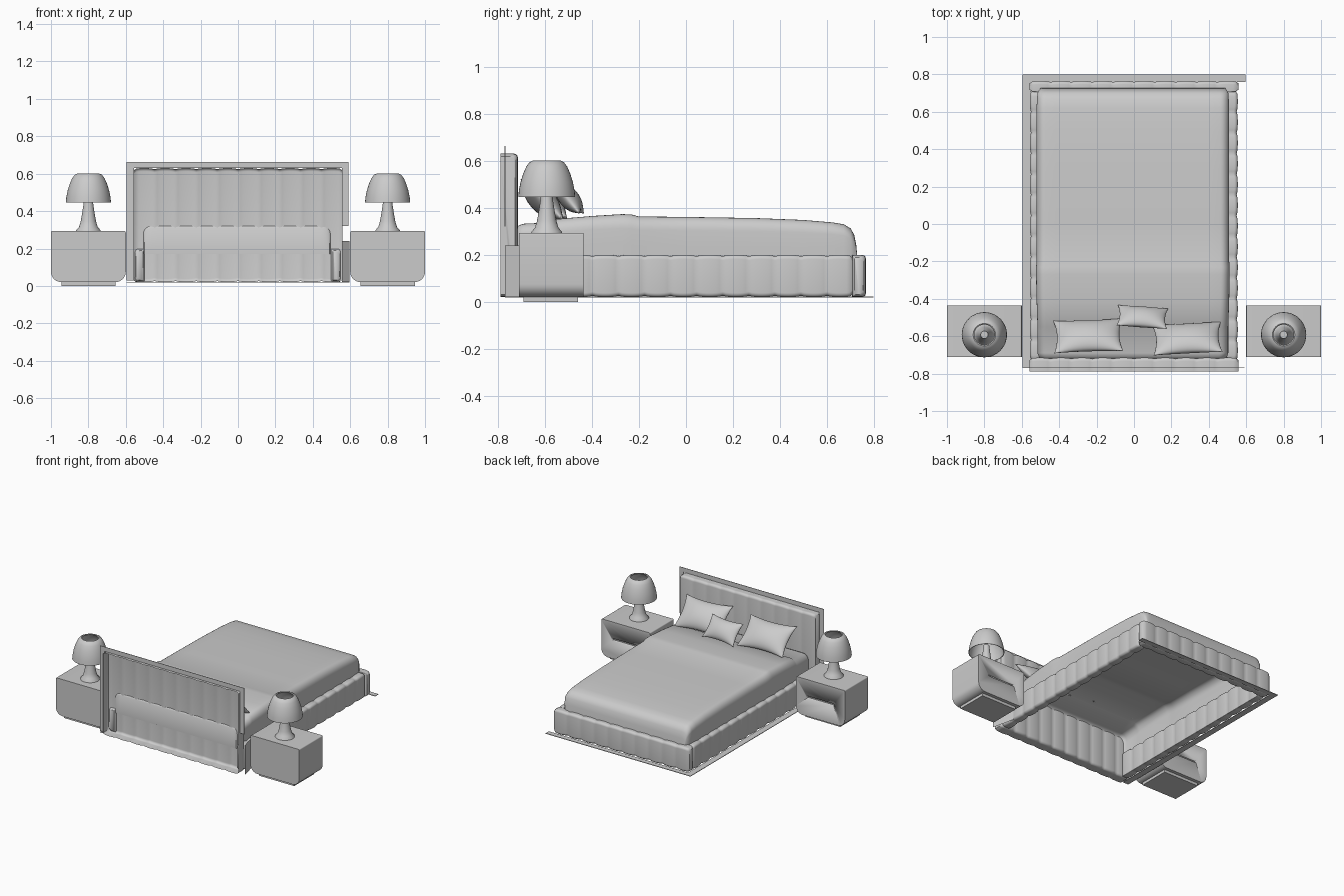
import bpy, bmesh, math
from mathutils import Vector, Matrix

if "Cube" in bpy.data.objects:
    bpy.data.objects.remove(bpy.data.objects["Cube"])


def make(name, bm, matrix=None, angle=35):
    bmesh.ops.remove_doubles(bm, verts=bm.verts, dist=0.0003)
    bmesh.ops.recalc_face_normals(bm, faces=bm.faces)
    if matrix:
        bm.transform(matrix)
    me = bpy.data.meshes.new(name)
    bm.to_mesh(me)
    bm.free()
    ob = bpy.data.objects.new(name, me)
    bpy.context.collection.objects.link(ob)
    bpy.ops.object.select_all(action='DESELECT')
    ob.select_set(True)
    bpy.context.view_layer.objects.active = ob
    bpy.ops.object.shade_smooth_by_angle(angle=math.radians(angle))
    return ob


def box(name, lo, hi):
    bm = bmesh.new()
    bmesh.ops.create_cube(bm, size=1)
    lo, hi = Vector(lo), Vector(hi)
    m = Matrix.Translation((lo + hi) / 2) @ Matrix.Diagonal((*(hi - lo), 1))
    return make(name, bm, m)


def loft(rings, closed=True, caps=True):
    bm = bmesh.new()
    rows = [[bm.verts.new(p) for p in r] for r in rings]
    n = len(rows[0])
    for a, b in zip(rows, rows[1:]):
        for j in range(n if closed else n - 1):
            k = (j + 1) % n
            bm.faces.new((a[j], a[k], b[k], b[j]))
    if caps:
        bm.faces.new(rows[0])
        bm.faces.new(rows[-1])
    return bm


def round_rect(w, h, radii, seg=6):
    # corners: lower left, lower right, upper right, upper left
    pts = []
    for i, ((sx, sy), r) in enumerate(zip([(-1, -1), (1, -1), (1, 1), (-1, 1)], radii)):
        cx, cy = sx * (w / 2 - r), sy * (h / 2 - r)
        for s in range(seg + 1):
            a = math.pi + (i + s / seg) * math.pi / 2
            pts.append((cx + r * math.cos(a), cy + r * math.sin(a)))
    return pts


def channel_pad(name, length, thick, height, matrix, open_back=False):
    # Upholstered pad along x with vertical channels, outer face towards +y
    n = round(length / 0.11)
    steps = n * 8
    rings = []
    for i in range(steps + 1):
        t = i / steps
        puff = abs(math.sin(math.pi * n * t)) ** 0.6
        inset = 0.006 * (1 - puff)
        if i in (0, steps):
            inset = 0.012
        prof = round_rect(thick - 2 * inset, height - 2 * inset, (.004, .018, .018, .004))
        if open_back:
            prof = [(max(y, -thick / 2 + .001) if y > -thick / 2 + .02 else -thick / 2, z)
                    for y, z in prof[6:22]]
        rings.append([((t - 0.5) * length, y, z) for y, z in prof])
    return make(name, loft(rings, closed=not open_back), matrix, 50)


T, RZ = Matrix.Translation, lambda d: Matrix.Rotation(math.radians(d), 4, 'Z')

# Headboard (hollow at the back) and upholstered rails
channel_pad("headboard", 1.115, 0.075, 0.61, T((0, -0.752, 0.325)), True)
channel_pad("foot_rail", 1.115, 0.06, 0.18, T((0, 0.735, 0.11)))
channel_pad("left_rail", 1.44, 0.06, 0.18, T((-0.527, -0.01, 0.11)) @ RZ(90))
channel_pad("right_rail", 1.44, 0.06, 0.18, T((0.525, -0.01, 0.11)) @ RZ(-90))

# Thin backing frame and floor trim
for nm, lo, hi in [
    ("frame_top", (-.595, -.771, .63), (.59, -.768, .663)),
    ("frame_left", (-.595, -.771, .03), (-.557, -.768, .63)),
    ("frame_right", (.557, -.771, .32), (.59, -.768, .63)),
    ("trim_left", (-.595, -.77, .018), (-.55, .765, .022)),
    ("trim_foot", (-.595, .76, .018), (.595, .798, .022)),
]:
    box(nm, lo, hi)
make("right_side_sheet", loft([[(.556, -.6, z), (.595, -.77, z)] for z in (.02, .24)], False, False))

# Mattress with bedspread, open underneath
side = [(-.5, 0), (-.5, .35), (-.5, .7)]
for s in range(1, 7):
    a = s / 6 * math.pi / 2
    side.append((-.5 + .045 * (1 - math.cos(a)), .7 + .3 * math.sin(a)))
section = side + [(x / 10, 1) for x in range(-4, 5)] + [(-x, z) for x, z in reversed(side)]
stations = [(-.722, .17, .97), (-.722, .31, .97), (-.712, .325, .985), (-.69, .332, 1),
            (-.57, .338, 1), (-.55, .352, 1), (-.4, .365, 1.01), (-.27, .373, 1.015), (-.23, .371, 1.015),
            (-.2, .363, 1.01), (0, .361, 1.01), (.3, .356, 1.01), (.5, .348, 1.01), (.62, .338, 1.01),
            (.67, .33, 1.005), (.7, .312, 1), (.715, .285, .985), (.724, .24, .97), (.73, .17, .965)]
rings = [[(-.006 + x * 1.02 * w, y, .17 + f * (zt - .17)) for x, f in section] for y, zt, w in stations]
make("mattress", loft(rings, False, False), None, 60)


# Pillows leaning on the headboard
def pillow(name, centre, hw, hh, thick, tilt, turn):
    bm = bmesh.new()
    n = 20
    for s in (-1, 1):
        g = []
        for i in range(n + 1):
            u = math.sin((i / n - .5) * math.pi)
            row = []
            for j in range(n + 1):
                v = math.sin((j / n - .5) * math.pi)
                puff = max(0, (1 - u * u) * (1 - v * v)) ** 0.55
                row.append(bm.verts.new((hw * u * (1 - .1 * (1 - v * v)),
                                         hh * v * (1 - .14 * (1 - u * u)), s * thick * puff)))
            g.append(row)
        for i in range(n):
            for j in range(n):
                bm.faces.new((g[i][j], g[i + 1][j], g[i + 1][j + 1], g[i][j + 1]))
    make(name, bm, T(centre) @ RZ(turn) @ Matrix.Rotation(math.radians(180 - tilt), 4, 'X'), 60)


pillow("left_pillow", (-.245, -.598, .435), .185, .12, .055, 43, 2)
pillow("right_pillow", (.285, -.612, .435), .185, .12, .055, 47, 3)
pillow("small_pillow", (.045, -.497, .44), .135, .085, .042, 50, -4)


def lathe(name, prof, centre, closed=False):
    rings = [[(r * math.cos(a), r * math.sin(a), z) for r, z in prof]
             for a in [k * math.tau / 40 for k in range(41)]]
    make(name, loft(rings, closed, False), T(centre), 40)


# Nightstands with lamps
for nm, x in (("left", -.8), ("right", .8)):
    prof = round_rect(.4, .273, (.055, .055, .008, .008))
    body = make(nm + "_nightstand", loft([[(x + px, y, .157 + pz) for px, pz in prof]
                                          for y in (-.71, -.435)]))
    slot = box("slot_cutter", (x - .11, -.45, .155), (x + .11, -.40, .172))
    mod = body.modifiers.new("slot", 'BOOLEAN')
    mod.operation, mod.object, mod.solver = 'DIFFERENCE', slot, 'EXACT'
    bpy.context.view_layer.objects.active = body
    bpy.ops.object.modifier_apply(modifier="slot")
    bpy.data.objects.remove(slot)
    box(nm + "_plinth", (x - .145, -.69, 0), (x + .145, -.46, .022))
    c = (x, -.592, 0)
    lathe(nm + "_lamp_base", [(0, .293), (.066, .293), (.065, .298), (.05, .315), (.041, .345),
                              (.034, .385), (.027, .43), (.023, .47), (.02, .5), (0, .5)], c)
    lathe(nm + "_lamp_shade", [(.121, .446), (.118, .475), (.111, .51), (.1, .545), (.087, .575),
                               (.073, .594), (.06, .6), (.054, .596), (.068, .588), (.083, .57),
                               (.096, .542), (.107, .508), (.114, .474), (.117, .446)], c, True)
